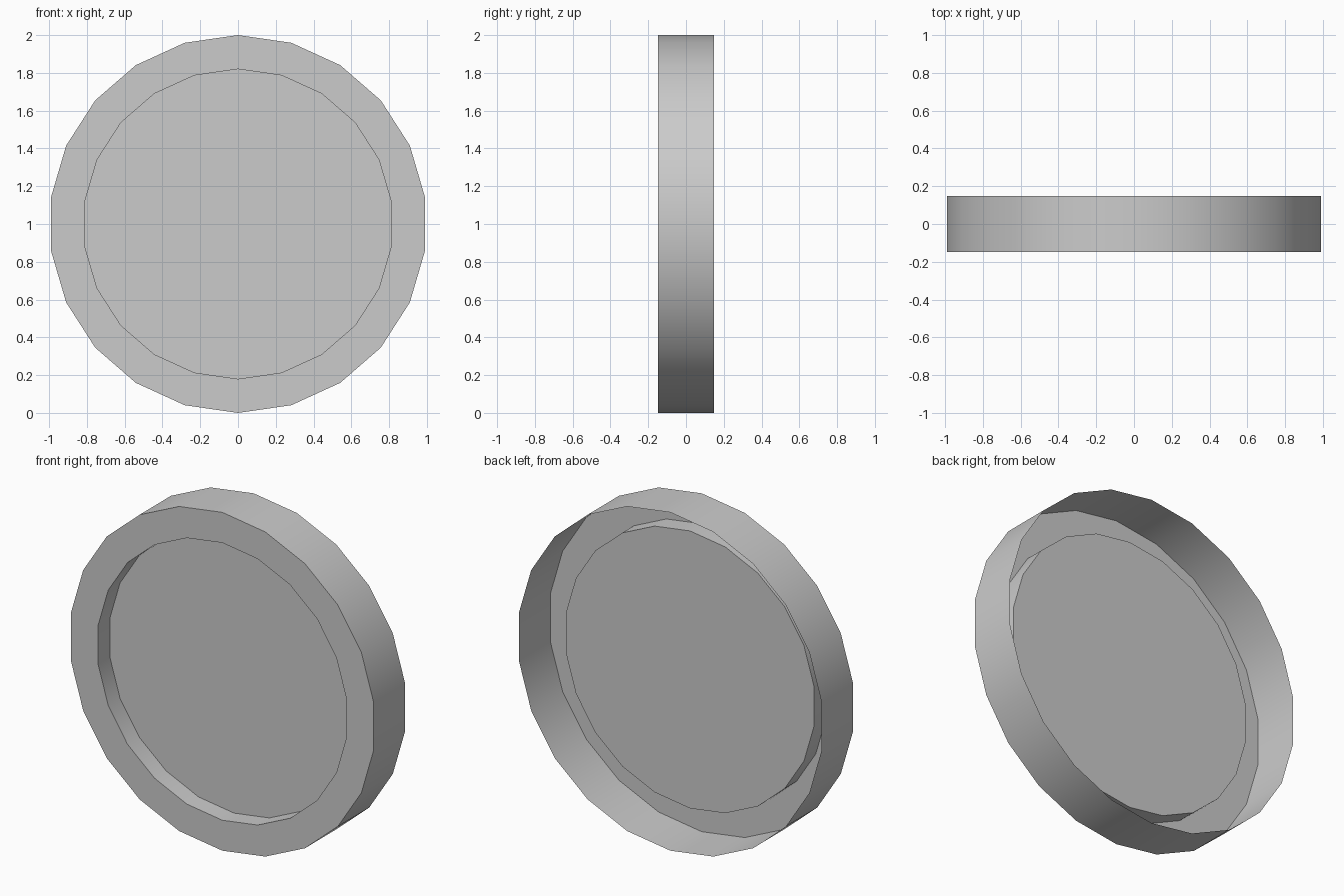
import bpy, bmesh
from math import sin, cos, pi

if "Cube" in bpy.data.objects:
    bpy.data.objects.remove(bpy.data.objects["Cube"])

SIDES = 22
# Open shell profile (radius, y): outer wall, front rim, recess wall
PROFILE = [(1.0, 0.147), (1.0, -0.147), (0.82, -0.147), (0.82, -0.037)]

bm = bmesh.new()
rings = [[bm.verts.new((r * sin(2 * pi * i / SIDES), y, 1 + r * cos(2 * pi * i / SIDES)))
          for i in range(SIDES)] for r, y in PROFILE]

# Walls and rim; the back stays open
for a, b in zip(rings, rings[1:]):
    for i in range(SIDES):
        j = (i + 1) % SIDES
        bm.faces.new((a[i], a[j], b[j], b[i]))

# Recessed disc
bm.faces.new(rings[-1])
bmesh.ops.recalc_face_normals(bm, faces=bm.faces)
bm.faces.ensure_lookup_table()
bm.normal_update()
if bm.faces[-1].normal.y > 0:
    bmesh.ops.reverse_faces(bm, faces=bm.faces)

mesh = bpy.data.meshes.new("round_cover")
bm.to_mesh(mesh)
bm.free()
cover = bpy.data.objects.new("round_cover", mesh)
bpy.context.collection.objects.link(cover)

# Smooth walls with crisp rims
bpy.context.view_layer.objects.active = cover
cover.select_set(True)
bpy.ops.object.shade_smooth_by_angle(angle=pi / 6)
